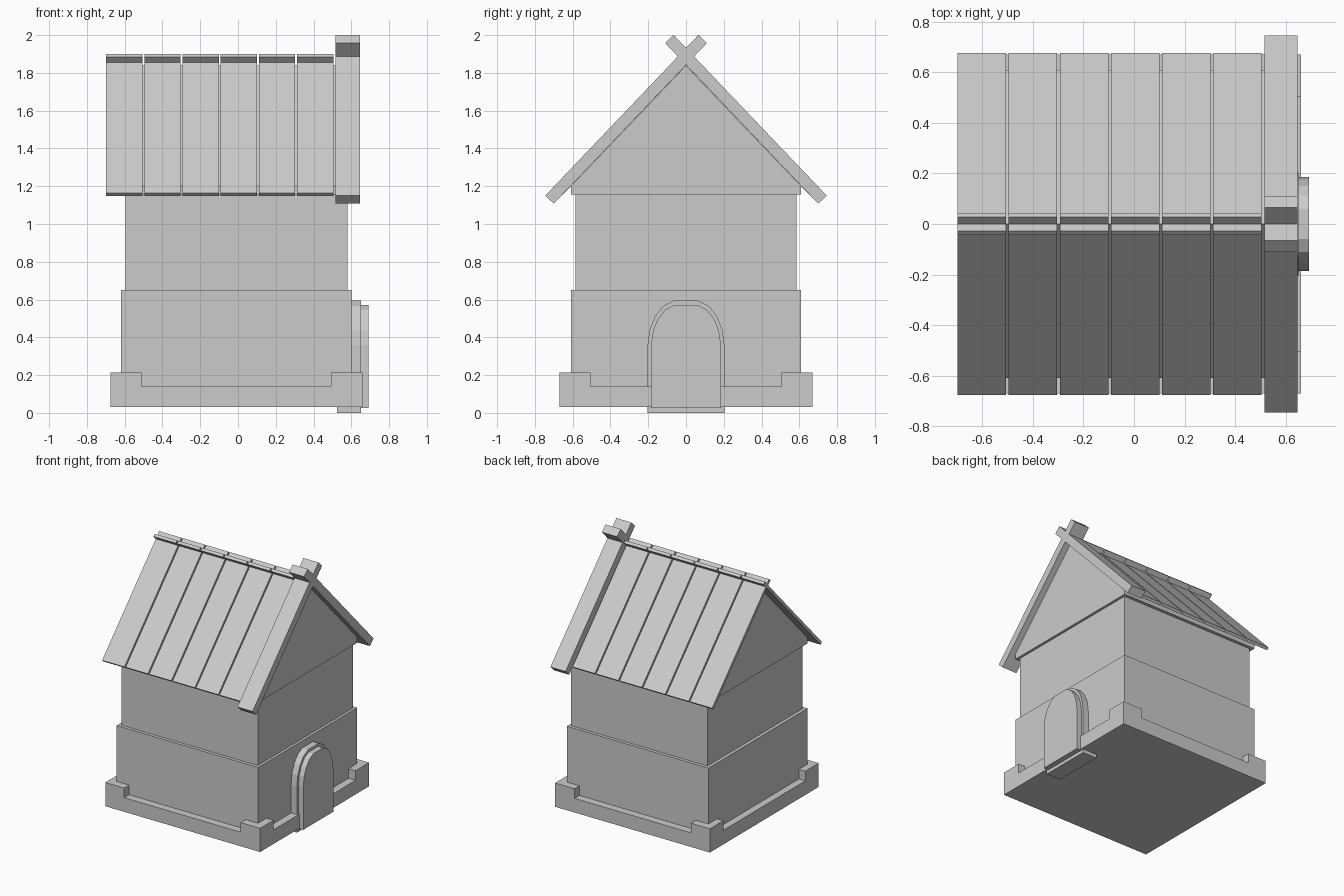
import bpy, bmesh
from mathutils import Vector

if "Cube" in bpy.data.objects:
    bpy.data.objects.remove(bpy.data.objects["Cube"])


def finish(name, bm):
    bmesh.ops.recalc_face_normals(bm, faces=bm.faces)
    mesh = bpy.data.meshes.new(name)
    bm.to_mesh(mesh)
    bm.free()
    ob = bpy.data.objects.new(name, mesh)
    bpy.context.collection.objects.link(ob)
    return ob


def prism(name, x0, x1, profile):
    """Extrude a (y, z) profile along x."""
    bm = bmesh.new()
    face = bm.faces.new([bm.verts.new((x0, y, z)) for y, z in profile])
    ext = bmesh.ops.extrude_face_region(bm, geom=[face], use_keep_orig=True)
    verts = [g for g in ext["geom"] if isinstance(g, bmesh.types.BMVert)]
    bmesh.ops.translate(bm, verts=verts, vec=(x1 - x0, 0, 0))
    return finish(name, bm)


def box(name, x0, x1, hy, z0, z1):
    return prism(name, x0, x1, [(-hy, z0), (hy, z0), (hy, z1), (-hy, z1)])


def foundation():
    """Low plinth with its four corners raised."""
    ob = box("foundation", -0.675, 0.66, 0.67, 0.03, 0.14)
    bm = bmesh.new()
    bm.from_mesh(ob.data)
    cuts = [((-0.512, 0, 0), (1, 0, 0)), ((0.492, 0, 0), (1, 0, 0)),
            ((0, -0.505, 0), (0, 1, 0)), ((0, 0.505, 0), (0, 1, 0))]
    for co, no in cuts:
        bmesh.ops.bisect_plane(bm, geom=bm.verts[:] + bm.edges[:] + bm.faces[:],
                               plane_co=co, plane_no=no)
    corners = []
    for f in bm.faces:
        c = f.calc_center_median()
        if c.z > 0.139 and abs(c.x) > 0.52 and abs(c.y) > 0.51:
            corners.append(f)
    ext = bmesh.ops.extrude_face_region(bm, geom=corners)
    verts = [g for g in ext["geom"] if isinstance(g, bmesh.types.BMVert)]
    bmesh.ops.translate(bm, verts=verts, vec=(0, 0, 0.075))
    bmesh.ops.recalc_face_normals(bm, faces=bm.faces)
    bm.to_mesh(ob.data)
    bm.free()


SLOPE = 1.049                                  # roof rise over run
NORMAL = Vector((-SLOPE, 1)).normalized()      # outward normal of the -y slope


def sloped_board(name, x0, x1, y_low, y_top, apex, thick, side):
    """Roof board whose underside passes through z = apex at the ridge."""
    low = Vector((y_low, apex + SLOPE * y_low))
    top = Vector((y_top, apex + SLOPE * y_top))
    pts = [low, top, top + NORMAL * thick, low + NORMAL * thick]
    prism(name, x0, x1, [(side * p.x, p.y) for p in pts])


# Walls and foundation
foundation()
box("lower_wall", -0.62, 0.60, 0.61, 0.03, 0.65)
box("upper_wall", -0.595, 0.58, 0.585, 0.65, 1.155)

# Gable block under the roof
prism("gable", -0.62, 0.60,
      [(-0.61, 1.155), (0.61, 1.155), (0.61, 1.20), (0, 1.838), (-0.61, 1.20)])

# Roof planks and crossed front boards
for side, label in ((1, "left"), (-1, "right")):
    for i in range(6):
        x = -0.698 + i * 0.2022
        sloped_board(f"roof_plank_{label}_{i + 1}", x, x + 0.192,
                     -0.66, 0.043, 1.84, 0.022, side)
    sloped_board(f"barge_board_{label}", 0.517, 0.647, -0.70, 0.111, 1.842, 0.062, side)


# Arched door and its frame
def arch(half):
    return half + [(-y, z) for y, z in reversed(half)]


prism("door_frame", 0.525, 0.65, arch(
    [(0.203, 0.0), (0.203, 0.36), (0.193, 0.44), (0.165, 0.51), (0.122, 0.565), (0.065, 0.594)]))
prism("door", 0.56, 0.692, arch(
    [(0.185, 0.026), (0.185, 0.36), (0.174, 0.435), (0.15, 0.495), (0.11, 0.546), (0.06, 0.572)]))
